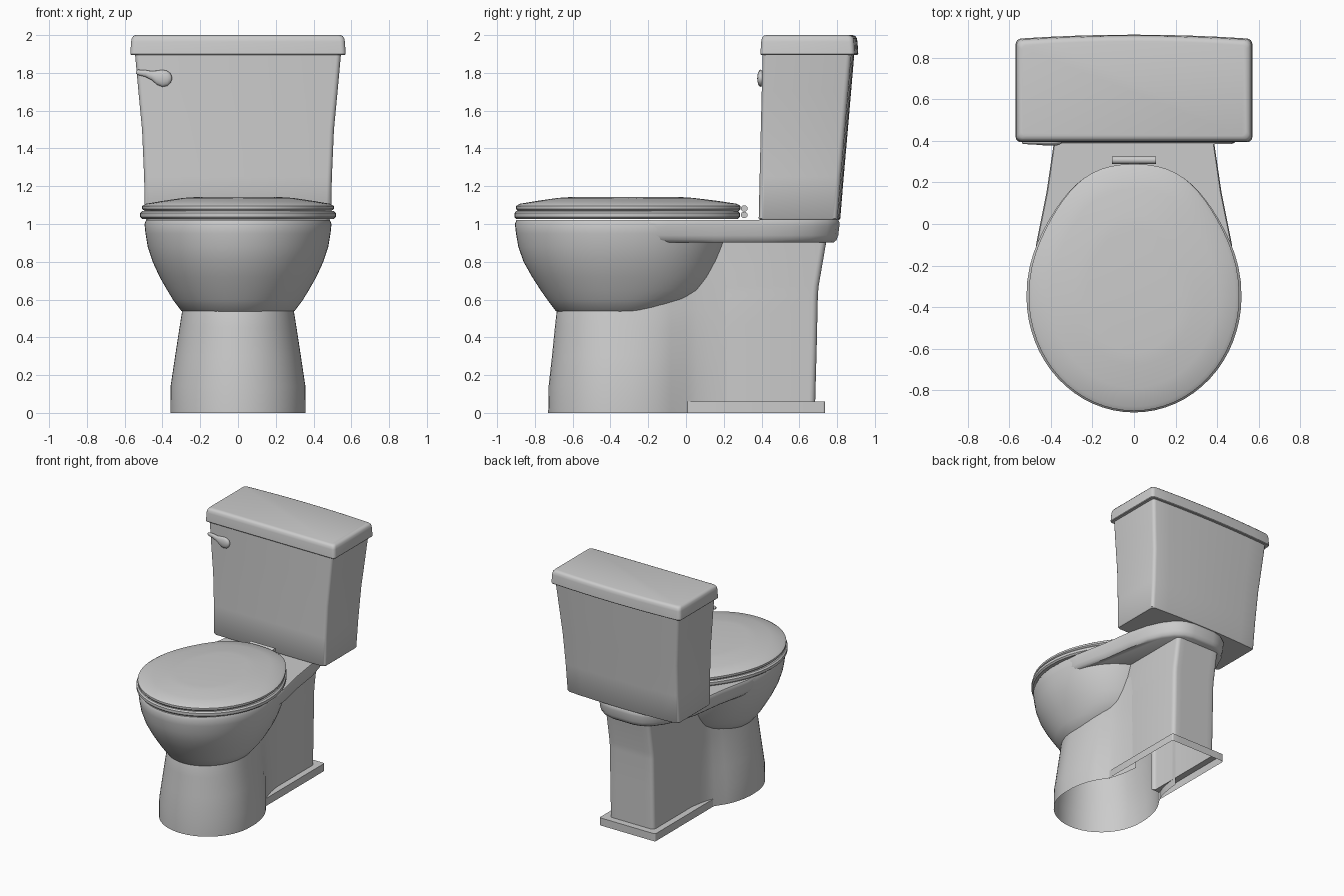
import bpy, bmesh, math


def loft(name, rings, cap_start=True, cap_end=True, angle=40, skip=-1):
    """Skin equal-length point rings into one smooth-shaded object; skip leaves one strip open."""
    bm = bmesh.new()
    rows = [[bm.verts.new(p) for p in ring] for ring in rings]
    n = len(rows[0])
    for a, b in zip(rows, rows[1:]):
        for i in range(n):
            j = (i + 1) % n
            if i != skip:
                bm.faces.new((a[i], a[j], b[j], b[i]))
    if cap_start:
        bm.faces.new(rows[0][::-1])
    if cap_end:
        bm.faces.new(rows[-1])
    bmesh.ops.remove_doubles(bm, verts=bm.verts, dist=1e-5)
    bmesh.ops.recalc_face_normals(bm, faces=bm.faces)
    mesh = bpy.data.meshes.new(name)
    bm.to_mesh(mesh)
    bm.free()
    ob = bpy.data.objects.new(name, mesh)
    bpy.context.collection.objects.link(ob)
    bpy.ops.object.select_all(action='DESELECT')
    ob.select_set(True)
    bpy.context.view_layer.objects.active = ob
    bpy.ops.object.shade_smooth_by_angle(angle=math.radians(angle))
    return ob


def egg(w, front, back, z, yc=-0.35, power=2.2, pinch=0.0, n=64):
    """Egg outline: elliptical front, superelliptical back with optional pinched flanks."""
    pts = []
    for i in range(n):
        t = 2 * math.pi * i / n
        c, s = math.cos(t), math.sin(t)
        e = 2 / power if s > 0 else 1
        x = w * math.copysign(abs(c) ** e, c)
        if s > 0:
            x *= 1 - pinch * math.sin(2 * t) ** 2
        y = yc + (abs(s) ** e * (back - yc) if s > 0 else s * (yc - front))
        pts.append((x, y, z))
    return pts


def rounded_rect(w, y0, y1, z, r=0.03, bow=0.0, seg=4, back_seg=8):
    """Rounded rectangle whose back edge can bow outwards."""
    pts = []
    corners = ((-w + r, y0 + r, 180), (w - r, y0 + r, 270),
               (w - r, y1 - r, 0), (-w + r, y1 - r, 90))
    for k, (cx, cy, a0) in enumerate(corners):
        for i in range(seg + 1):
            a = math.radians(a0 + 90 * i / seg)
            pts.append((cx + r * math.cos(a), cy + r * math.sin(a)))
        if k == 2:
            pts += [((w - r) * (1 - 2 * i / back_seg), y1) for i in range(1, back_seg)]
    mid = (y0 + y1) / 2
    return [(x, y + (bow * (1 - (x / w) ** 2) if y > mid else 0), z) for x, y in pts]


def mirrored(half, z):
    """Close a right-hand half outline across x = 0."""
    return [(x, y, z) for x, y in half] + [(-x, y, z) for x, y in reversed(half)]


# Bowl: (z, half width, front y, back y), rim then hidden basin
BOWL = ((0.525, 0.27, -0.66, -0.12), (0.54, 0.30, -0.69, -0.05), (0.60, 0.345, -0.735, 0.06),
        (0.65, 0.375, -0.77, 0.12), (0.72, 0.415, -0.815, 0.16), (0.80, 0.452, -0.86, 0.195),
        (0.88, 0.478, -0.888, 0.225), (0.95, 0.49, -0.90, 0.25), (1.0, 0.495, -0.906, 0.27),
        (1.02, 0.487, -0.898, 0.27))
BASIN = ((1.02, 0.36, -0.77, 0.08), (0.85, 0.33, -0.73, 0.02), (0.62, 0.15, -0.52, -0.2))
loft("bowl", [egg(w, f, b, z) for z, w, f, b in BOWL + BASIN])

# Seat ring and closed lid
SEAT = ((1.027, 0.36, -0.76, 0.12), (1.027, 0.507, -0.899, 0.275), (1.037, 0.518, -0.908, 0.285),
        (1.058, 0.518, -0.908, 0.285), (1.068, 0.507, -0.899, 0.275), (1.068, 0.36, -0.76, 0.12))
seat = [egg(w, f, b, z, pinch=0.08) for z, w, f, b in SEAT]
loft("seat_ring", seat + [seat[0]], False, False)

LID = ((1.065, 0.49, -0.887, 0.275), (1.08, 0.507, -0.90, 0.289), (1.095, 0.507, -0.90, 0.289),
       (1.107, 0.488, -0.88, 0.27), (1.122, 0.40, -0.79, 0.17), (1.138, 0.29, -0.68, 0.04),
       (1.142, 0.23, -0.62, -0.02))
loft("seat_lid", [egg(w, f, b, z, pinch=0.08) for z, w, f, b in LID])

# Two hinge pins
for name, z in (("hinge_pin_upper", 1.082), ("hinge_pin_lower", 1.048)):
    loft(name, [[(x, 0.308 + 0.018 * math.cos(k * math.pi / 8), z + 0.017 * math.sin(k * math.pi / 8))
                 for k in range(16)] for x in (-0.105, 0.105)])

# Deck behind the bowl, carrying the tank, narrowing to a rounded back
TOP = ((0.40, -0.45), (0.485, -0.25), (0.472, -0.1), (0.422, 0.15), (0.385, 0.4), (0.345, 0.56),
       (0.295, 0.67), (0.235, 0.75), (0.17, 0.795), (0.09, 0.812))
BOTTOM = ((0.40, -0.40), (0.43, -0.22), (0.445, -0.08), (0.395, 0.15), (0.36, 0.4), (0.32, 0.54),
          (0.27, 0.645), (0.215, 0.72), (0.155, 0.765), (0.09, 0.782))


def blend(t):
    return [(a + (c - a) * t, b + (d - b) * t) for (a, b), (c, d) in zip(BOTTOM, TOP)]


loft("deck", [mirrored(blend(t), z) for t, z in
              ((0, 0.903), (0.5, 0.915), (0.8, 0.94), (1, 0.99), (1, 1.01), (0.8, 1.022))])

# Front pedestal: round front whose flanks sweep into the rear column, open underneath
FAIR = ((-0.29, 0.0), (-0.22, 0.06), (-0.15, 0.17), (-0.08, 0.36), (0.0, 0.68),
        (0.06, 0.82), (0.12, 0.91), (0.18, 0.97), (0.25, 1.02))


def pedestal(w, front, z, yc=-0.36):
    arc = [math.radians(-87 + 87 * i / 14) for i in range(15)]
    half = [(w * math.cos(a), yc + (yc - front) * math.sin(a)) for a in arc]
    return mirrored(half + [(w + (0.194 - w) * k, y) for y, k in FAIR], z)


PED = ((0.0, 0.358, -0.73), (0.14, 0.357, -0.728), (0.30, 0.333, -0.71),
       (0.45, 0.31, -0.695), (0.55, 0.294, -0.684), (0.80, 0.25, -0.60))
ped_rings = [pedestal(w, f, z) for z, w, f in PED]
loft("front_pedestal", ped_rings, False, False, skip=len(ped_rings[0]) // 2 - 1)

# Rear column with its foot flange, open underneath and towards the pedestal
COLUMN = ((0.0, 0.245, 0.737), (0.06, 0.245, 0.737), (0.06, 0.195, 0.684), (0.35, 0.195, 0.692),
          (0.62, 0.195, 0.698), (0.67, 0.195, 0.702), (0.92, 0.195, 0.745))
loft("rear_column", [rounded_rect(w, 0.0 if z < 0.65 else 0.04, b, z, r=0.012 if w > 0.2 else 0.03)
                     for z, w, b in COLUMN], False, True, skip=4)

# Tank: tapers towards the bottom, back slightly bowed
TANK = ((1.022, 0.485, 0.39, 0.795), (1.03, 0.492, 0.385, 0.80), (1.25, 0.497, 0.39, 0.818),
        (1.5, 0.508, 0.396, 0.84), (1.7, 0.527, 0.401, 0.857), (1.91, 0.546, 0.406, 0.875))
loft("tank", [rounded_rect(w, f, b, z, 0.025, 0.017) for z, w, f, b in TANK])

# Tank lid with softened edges
TANK_LID = ((1.895, 0.0, 0.02), (1.90, -0.004, 0.025), (1.965, 0.0, 0.025),
            (1.985, 0.004, 0.025), (1.996, 0.013, 0.025), (2.0, 0.027, 0.02))
loft("tank_lid", [rounded_rect(0.566 - i, 0.398 + i, 0.888 - i, z, r, 0.02) for z, i, r in TANK_LID])

# Flush lever: (x, z, half height, half depth) along its length
LEVER = ((-0.54, 1.803, 0.007, 0.006), (-0.53, 1.803, 0.014, 0.01), (-0.49, 1.797, 0.018, 0.012),
         (-0.455, 1.785, 0.024, 0.014), (-0.43, 1.775, 0.037, 0.017), (-0.40, 1.771, 0.045, 0.018),
         (-0.375, 1.771, 0.04, 0.017), (-0.358, 1.772, 0.026, 0.013), (-0.35, 1.772, 0.008, 0.006))
loft("flush_lever", [[(x, 0.395 + d * math.cos(k * math.pi / 8), z + h * math.sin(k * math.pi / 8))
                      for k in range(16)] for x, z, h, d in LEVER], angle=60)
